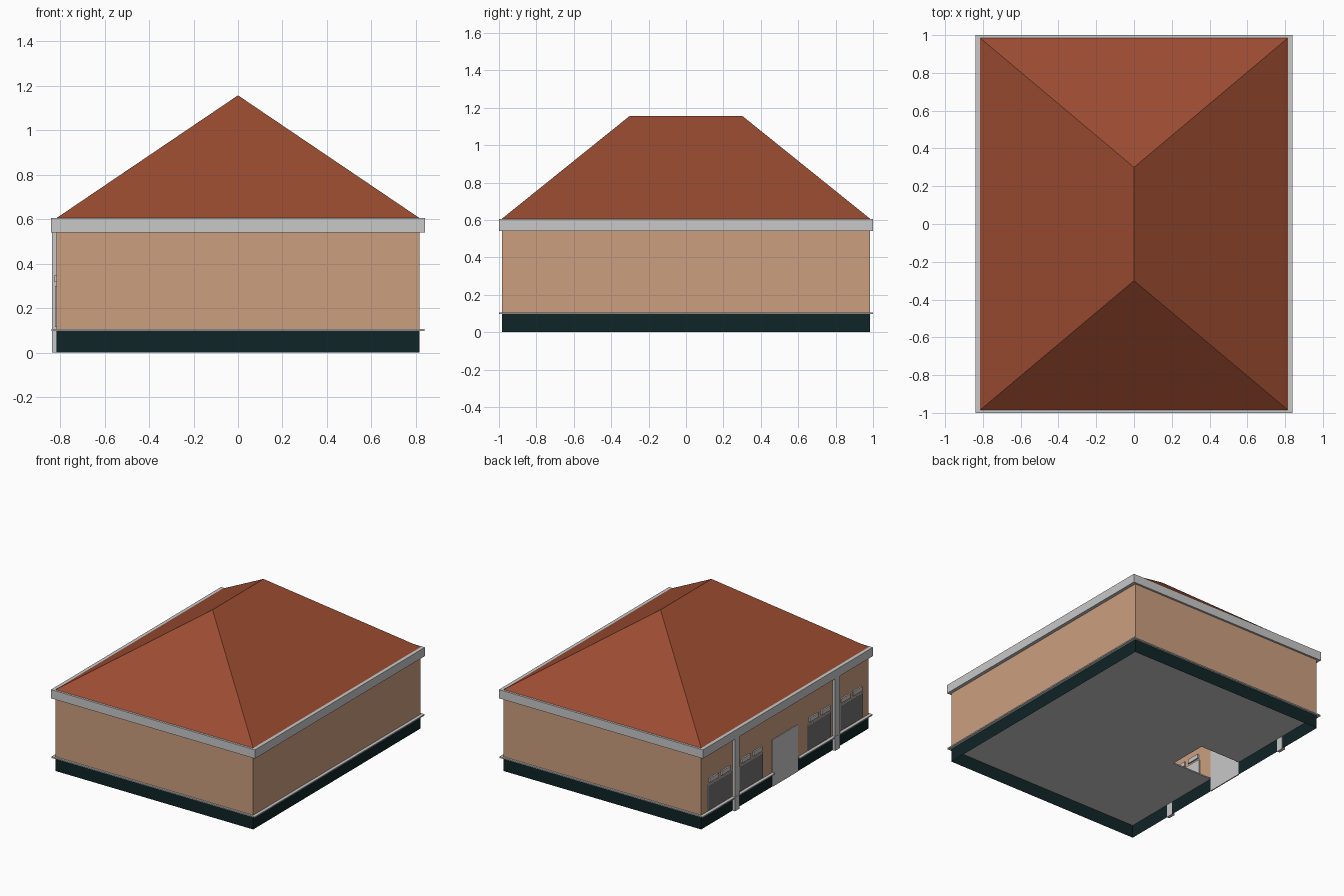
import bpy, bmesh
from mathutils import Vector

if "Cube" in bpy.data.objects:
    bpy.data.objects.remove(bpy.data.objects["Cube"])


def material(name, rgb):
    m = bpy.data.materials.new(name)
    m.diffuse_color = (*rgb, 1)
    m.use_nodes = True
    m.node_tree.nodes["Principled BSDF"].inputs["Base Color"].default_value = m.diffuse_color
    return m


TILE = material("terracotta roof", (0.33, 0.072, 0.031))
WALL = material("peach wall", (0.60, 0.345, 0.215))
TRIM = material("light grey trim", (0.58, 0.58, 0.58))
BASE = material("dark teal plinth", (0.005, 0.018, 0.02))
PANE = material("dark grey glass", (0.17, 0.17, 0.17))

WX, WY = 0.815, 0.985      # wall half sizes
DOOR = 0.15                # door half width


def finish(name, bm, *mats):
    bmesh.ops.recalc_face_normals(bm, faces=bm.faces)
    me = bpy.data.meshes.new(name)
    bm.to_mesh(me)
    bm.free()
    for m in mats:
        me.materials.append(m)
    ob = bpy.data.objects.new(name, me)
    bpy.context.collection.objects.link(ob)
    return ob


def box_geo(bm, lo, hi):
    lo, hi = Vector(lo), Vector(hi)
    verts = bmesh.ops.create_cube(bm, size=1)["verts"]
    bmesh.ops.scale(bm, vec=hi - lo, verts=verts)
    bmesh.ops.translate(bm, vec=(lo + hi) / 2, verts=verts)


def box(name, lo, hi, mat):
    bm = bmesh.new()
    box_geo(bm, lo, hi)
    return finish(name, bm, mat)


def skirt(bm, path, z0, z1):
    """Vertical sheet standing on an open path."""
    low = [bm.verts.new((x, y, z0)) for x, y in path]
    top = [bm.verts.new((x, y, z1)) for x, y in path]
    for i in range(len(path) - 1):
        bm.faces.new((low[i], low[i + 1], top[i + 1], top[i]))


# walls and plinth, both open at the doorway on the left side
ring = [(-WX, -DOOR), (-WX, -WY), (WX, -WY), (WX, WY), (-WX, WY), (-WX, DOOR)]
bm = bmesh.new()
skirt(bm, ring, 0, 0.1)
finish("plinth", bm, BASE)
bm = bmesh.new()
skirt(bm, ring, 0.1, 0.35)
skirt(bm, ring + ring[:1], 0.35, 0.56)
bmesh.ops.remove_doubles(bm, verts=bm.verts, dist=0.0001)
finish("walls", bm, WALL)

# floor slab whose edge forms the sill band, notched behind the door
SX = 0.838
outline = [(-SX, -DOOR), (-SX, -1), (SX, -1), (SX, 1), (-SX, 1), (-SX, DOOR),
           (-0.48, DOOR), (-0.48, -DOOR)]
bm = bmesh.new()
face = bm.faces.new([bm.verts.new((x, y, 0.097)) for x, y in outline])
up = bmesh.ops.extrude_face_region(bm, geom=[face], use_keep_orig=True)["geom"]
bmesh.ops.translate(bm, vec=(0, 0, 0.009),
                    verts=[g for g in up if isinstance(g, bmesh.types.BMVert)])
finish("floor_slab", bm, TRIM)

# eaves and hipped roof
box("eaves", (-0.84, -1, 0.54), (0.84, 1, 0.605), TRIM)
bm = bmesh.new()
a, b, c, d = [bm.verts.new((x * WX, y * WY, 0.606))
              for x, y in ((-1, -1), (1, -1), (1, 1), (-1, 1))]
r0, r1 = bm.verts.new((0, -0.3, 1.157)), bm.verts.new((0, 0.3, 1.157))
for f in ((a, b, r0), (b, c, r1, r0), (c, d, r1), (d, a, r0, r1), (d, c, b, a)):
    bm.faces.new(f)
finish("hip_roof", bm, TILE)

# door and pilasters
box("door", (-WX - 0.004, -DOOR, 0), (-WX + 0.004, DOOR, 0.35), TRIM)
for side, s in (("back", 1), ("front", -1)):
    y = s * 0.59
    box(f"pilaster_{side}", (-0.836, y - 0.028, 0), (-WX + 0.002, y + 0.028, 0.54), TRIM)

# windows: framed dark panes with two short lintel blocks above
for i, y in enumerate((-0.775, -0.40, 0.40, 0.775)):
    bm = bmesh.new()
    box_geo(bm, (-0.822, y - 0.135, 0.115), (-0.805, y + 0.135, 0.30))
    bm.normal_update()
    outer = [f for f in bm.faces if f.normal.x < -0.9]
    bmesh.ops.inset_individual(bm, faces=outer, thickness=0.007)
    outer[0].material_index = 1
    finish(f"window_{i + 1}", bm, TRIM, PANE)
    for j, o in enumerate((-0.07, 0.07)):
        box(f"lintel_{i + 1}_{j + 1}", (-0.826, y + o - 0.052, 0.318),
            (-0.805, y + o + 0.052, 0.35), TRIM)
